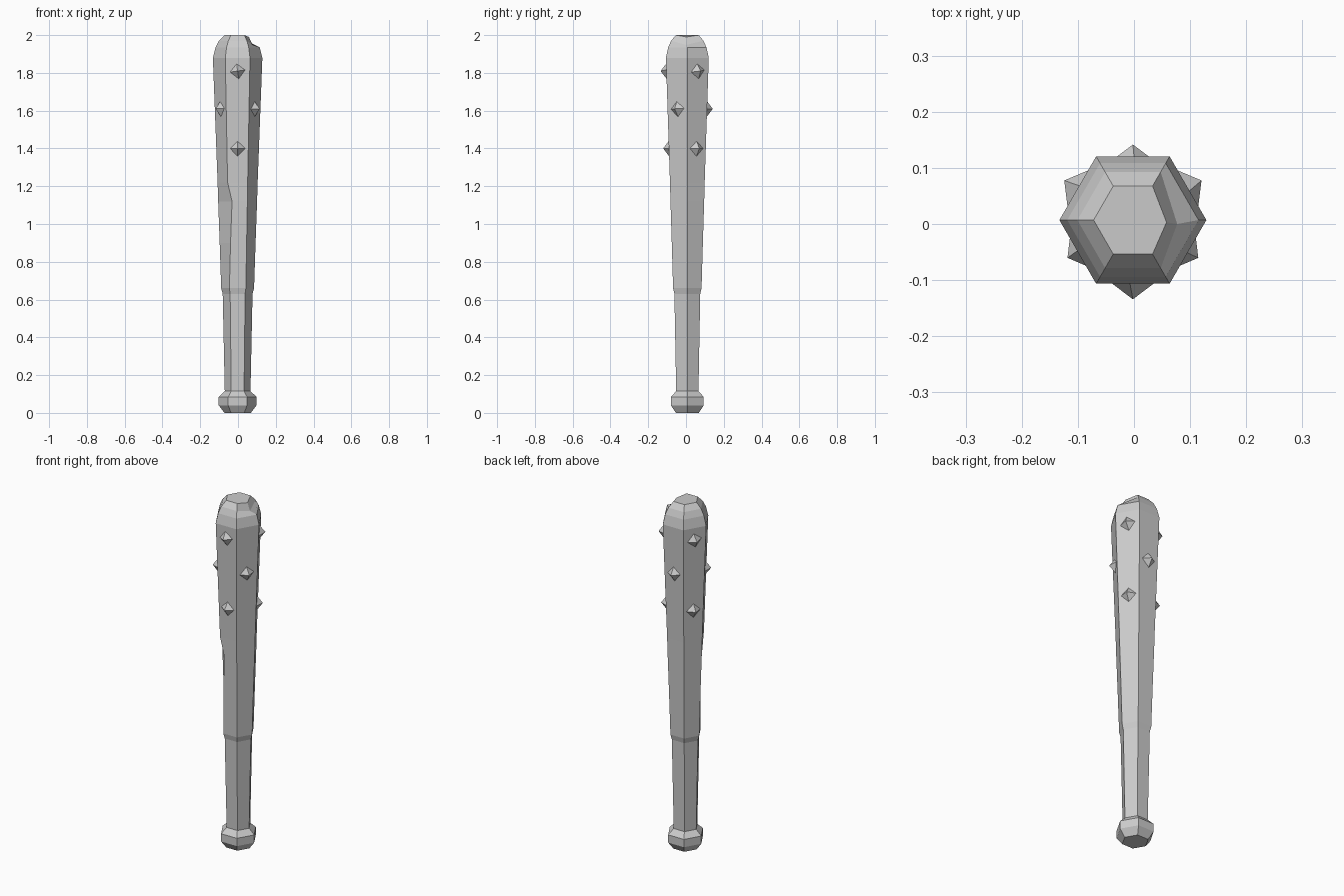
import bpy, bmesh
from math import cos, sin, pi, radians
from mathutils import Vector, Matrix

cube = bpy.data.objects.get("Cube")
if cube:
    bpy.data.objects.remove(cube)

grey = bpy.data.materials.new("plain grey")
grey.use_nodes = True
colour = (0.6, 0.6, 0.6, 1)
grey.diffuse_color = colour
grey.node_tree.nodes["Principled BSDF"].inputs["Base Color"].default_value = colour

AXIS = Vector((-0.002, 0.007, 0))


def finish(bm, name):
    bmesh.ops.recalc_face_normals(bm, faces=bm.faces)
    mesh = bpy.data.meshes.new(name)
    bm.to_mesh(mesh)
    bm.free()
    mesh.materials.append(grey)
    obj = bpy.data.objects.new(name, mesh)
    bpy.context.collection.objects.link(obj)
    return obj


# Six-sided club: radius and height of each ring, from knob to head
profile = [(0.07, 0), (0.1, 0.04), (0.1, 0.085), (0.068, 0.115),
           (0.079, 0.63), (0.087, 0.66), (0.095, 0.9), (0.103, 1.12),
           (0.106, 1.22), (0.131, 1.88), (0.117, 1.935), (0.099, 1.97), (0.07, 2)]
bm = bmesh.new()
rings = []
for r, z in profile:
    rings.append([bm.verts.new(AXIS + Vector((r * cos(i * pi / 3), r * sin(i * pi / 3), z)))
                  for i in range(6)])

# Chip in the front edge of the shaft
rings[7][4].co.x += 0.022
rings[6][4].co.x += 0.01

# Chip in the rim of the head
rings[11][0].co = (0.077, 0, 1.948)
rings[12][0].co = (0.058, 0.003, 1.99)

for low, high in zip(rings, rings[1:]):
    for i in range(6):
        j = (i + 1) % 6
        bm.faces.new((low[i], low[j], high[j], high[i]))
bm.faces.new(rings[0])
bm.faces.new(rings[-1])
finish(bm, "club_body")


# Four-sided studs, staggered around the head
def stud(name, angle, z, roll):
    apothem = (0.106 + (z - 1.22) * 0.038) * cos(pi / 6)
    bm = bmesh.new()
    bmesh.ops.create_cone(bm, cap_ends=True, segments=4, radius1=0.056, radius2=0, depth=0.042)
    place = (Matrix.Translation(AXIS + Vector((0, 0, z)))
             @ Matrix.Rotation(radians(angle), 4, "Z")
             @ Matrix.Translation((apothem + 0.009, 0, 0))
             @ Matrix.Rotation(radians(90), 4, "Y")
             @ Matrix.Rotation(radians(roll), 4, "Z"))
    bmesh.ops.transform(bm, matrix=place, verts=bm.verts)
    finish(bm, name)


for n, angle in enumerate((30, 150, 270), 1):
    stud(f"upper_stud_{n}", angle, 1.81, 8)
    stud(f"middle_stud_{n}", angle + 60, 1.61, 4)
    stud(f"lower_stud_{n}", angle, 1.4, 0)
